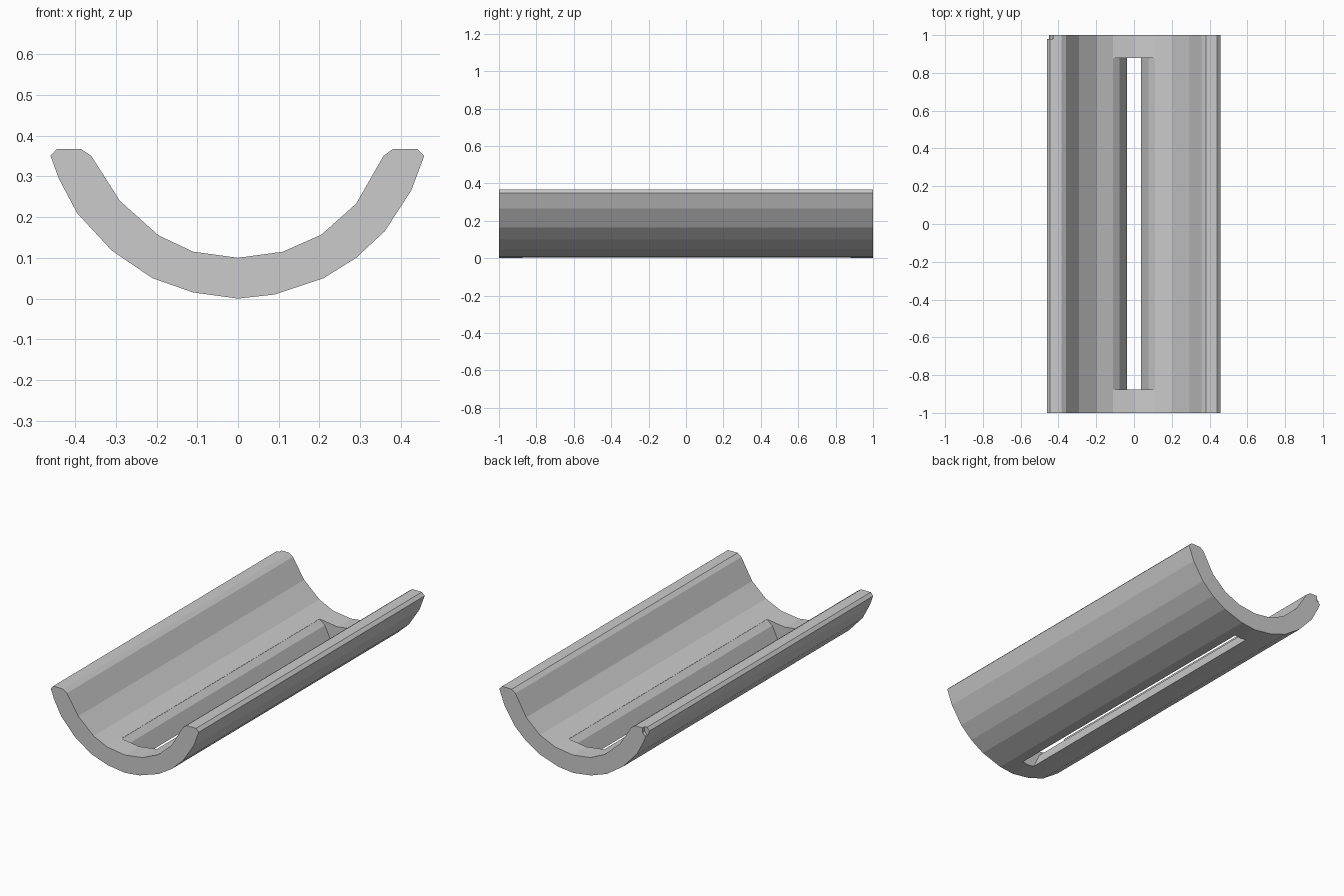
import bpy, bmesh

if "Cube" in bpy.data.objects:
    bpy.data.objects.remove(bpy.data.objects["Cube"])


def extrude_profile(name, points, y0, y1):
    """Closed x/z outline swept straight along y."""
    bm = bmesh.new()
    face = bm.faces.new([bm.verts.new((x, y0, z)) for x, z in points])
    new = bmesh.ops.extrude_face_region(bm, geom=[face])["geom"]
    verts = [v for v in new if isinstance(v, bmesh.types.BMVert)]
    bmesh.ops.translate(bm, verts=verts, vec=(0, y1 - y0, 0))
    bmesh.ops.recalc_face_normals(bm, faces=bm.faces[:])
    mesh = bpy.data.meshes.new(name)
    bm.to_mesh(mesh)
    bm.free()
    obj = bpy.data.objects.new(name, mesh)
    bpy.context.collection.objects.link(obj)
    return obj


def cut(target, cutter):
    mod = target.modifiers.new(cutter.name, 'BOOLEAN')
    mod.operation = 'DIFFERENCE'
    mod.solver = 'EXACT'
    mod.object = cutter
    bpy.context.view_layer.objects.active = target
    bpy.ops.object.modifier_apply(modifier=mod.name)
    bpy.data.objects.remove(cutter)


# Trough: slightly irregular faceted half-pipe section
right = [(0.0, 0.0), (0.09, 0.01), (0.21, 0.05), (0.29, 0.10), (0.36, 0.165),
         (0.425, 0.265), (0.457, 0.35), (0.44, 0.367), (0.38, 0.367),
         (0.357, 0.35), (0.29, 0.233), (0.205, 0.157), (0.11, 0.115)]
left = [(0.0, 0.10), (-0.11, 0.115), (-0.195, 0.155), (-0.29, 0.24),
        (-0.36, 0.35), (-0.385, 0.367), (-0.445, 0.367), (-0.46, 0.35),
        (-0.44, 0.295), (-0.395, 0.21), (-0.31, 0.118), (-0.21, 0.05),
        (-0.11, 0.015)]
trough = extrude_profile("trough", right + left, -1, 1)

# Flared drain slot, wide inside and narrow underneath
half = [(0.037, -0.05), (0.037, 0.003), (0.078, 0.088), (0.11, 0.114), (0.11, 0.15)]
slot = half + [(-x, z) for x, z in reversed(half)]
cut(trough, extrude_profile("slot_cutter", slot, -0.875, 0.88))

# Small chip in the back left rim corner
chip = [(-0.50, 0.325), (-0.445, 0.325), (-0.43, 0.34), (-0.43, 0.40), (-0.50, 0.40)]
cut(trough, extrude_profile("chip_cutter", chip, 0.98, 1.05))
